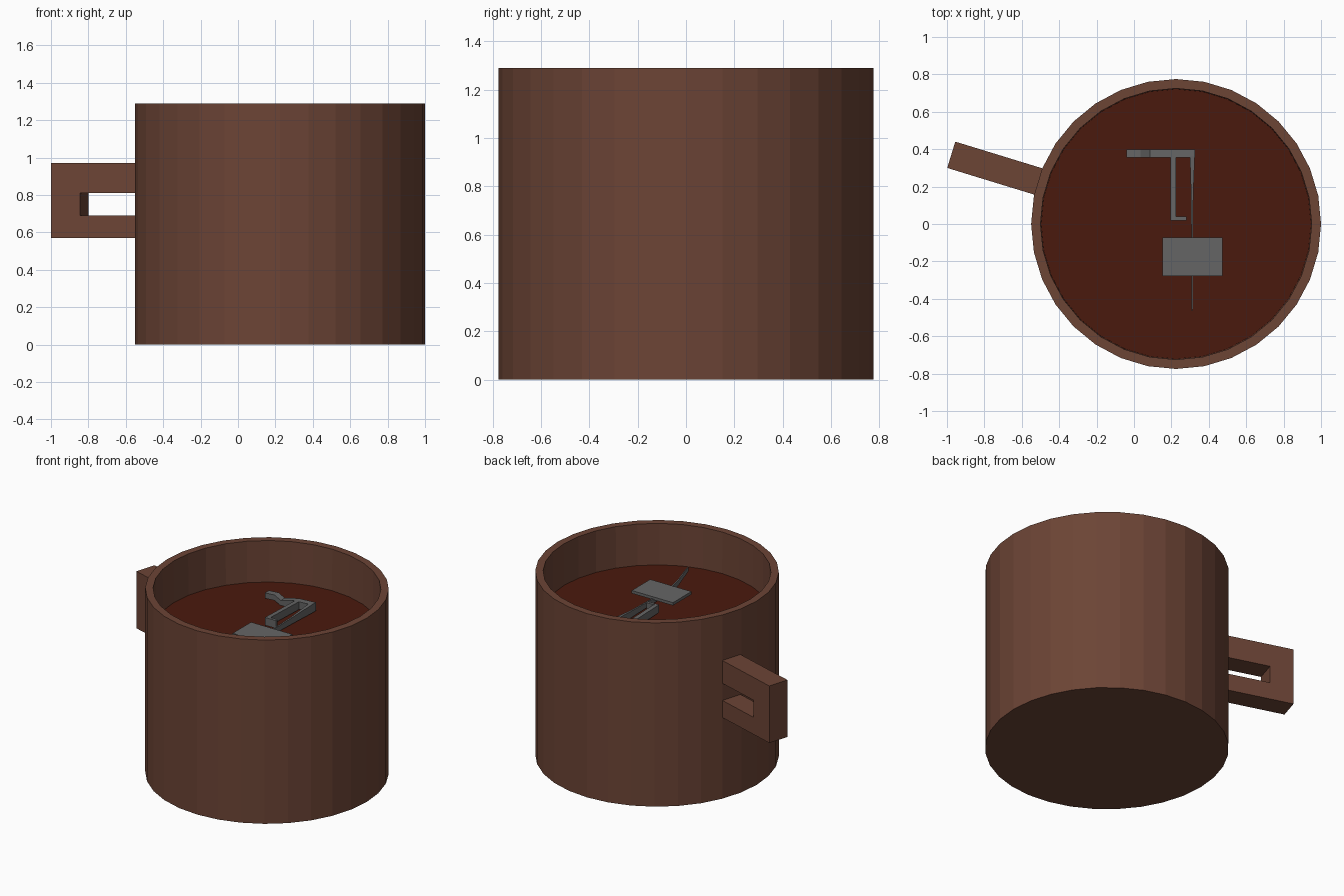
import bpy, bmesh
from math import sin, cos, pi
from mathutils import Vector

if "Cube" in bpy.data.objects:
    bpy.data.objects.remove(bpy.data.objects["Cube"])

CX = 0.225      # mug axis
SIDES = 32


def material(name, rgb):
    m = bpy.data.materials.new(name)
    m.diffuse_color = (*rgb, 1)
    m.use_nodes = True
    m.node_tree.nodes["Principled BSDF"].inputs["Base Color"].default_value = m.diffuse_color
    return m


CLAY = material("brown_ceramic", (0.15, 0.058, 0.036))
COFFEE = material("coffee", (0.068, 0.010, 0.004))
GREY = material("dark_grey", (0.13, 0.13, 0.13))


def finish(bm, name, mat):
    bmesh.ops.recalc_face_normals(bm, faces=bm.faces)
    me = bpy.data.meshes.new(name)
    bm.to_mesh(me)
    bm.free()
    me.materials.append(mat)
    ob = bpy.data.objects.new(name, me)
    bpy.context.collection.objects.link(ob)
    return ob


def bridge(bm, a, b):
    for i in range(len(a)):
        j = (i + 1) % len(a)
        bm.faces.new((a[i], a[j], b[j], b[i]))


def turned(name, profile, mat):
    """Stack of rings (radius, z), capped at both ends."""
    bm = bmesh.new()
    rings = [[bm.verts.new((CX + r * cos(2 * pi * i / SIDES), r * sin(2 * pi * i / SIDES), z))
              for i in range(SIDES)] for r, z in profile]
    for a, b in zip(rings, rings[1:]):
        bridge(bm, a, b)
    bm.faces.new(rings[0])
    bm.faces.new(rings[-1])
    return finish(bm, name, mat)


def strand(name, side, sections, mat=GREY):
    """Rectangular sections (x, y, z, width, height) joined in order."""
    bm = bmesh.new()
    s, up = Vector(side), Vector((0, 0, 1))
    rings = [[bm.verts.new(Vector((x, y, z)) + s * a * w / 2 + up * b * h / 2)
              for a, b in ((-1, -1), (1, -1), (1, 1), (-1, 1))]
             for x, y, z, w, h in sections]
    for a, b in zip(rings, rings[1:]):
        bridge(bm, a, b)
    bm.faces.new(rings[0])
    bm.faces.new(rings[-1])
    return finish(bm, name, mat)


# mug body with hollow, and the drink inside it
turned("mug_body", [(0.775, 0), (0.775, 1.29), (0.725, 1.29), (0.715, 0.08)], CLAY)
turned("drink", [(0.714, 0.09), (0.722, 1.0)], COFFEE)

# handle: C profile (distance from outer end, z) extruded sideways
u = Vector((0.956, -0.293, 0))
n = Vector((0.293, 0.956, 0)) * 0.0735
start = Vector((-0.977, 0.37, 0))
c_shape = [(0, 0.57), (0.51, 0.57), (0.51, 0.69), (0.162, 0.69),
           (0.162, 0.81), (0.51, 0.81), (0.51, 0.97), (0, 0.97)]
bm = bmesh.new()
loops = [[bm.verts.new(start + u * t + n * k + Vector((0, 0, z))) for t, z in c_shape]
         for k in (-1, 1)]
bridge(bm, *loops)
for loop in loops:
    bm.faces.new(loop)
finish(bm, "handle", CLAY)

# floating grey piece: plate, wavy cross bar, inner arm with foot, thin tapered strip
X, Y = (1, 0, 0), (0, 1, 0)
strand("plate", X, [(0.312, -0.277, 1.053, 0.32, 0.02), (0.312, -0.072, 1.053, 0.32, 0.02)])
strand("cross_bar", Y, [(-0.04, 0.377, 1.035, 0.045, 0.038), (0.035, 0.377, 1.04, 0.045, 0.038),
                        (0.085, 0.377, 1.015, 0.045, 0.038), (0.19, 0.377, 1.035, 0.045, 0.05),
                        (0.325, 0.377, 1.038, 0.045, 0.06)])
strand("inner_arm", X, [(0.21, 0.36, 1.035, 0.03, 0.055), (0.21, 0.02, 1.045, 0.03, 0.055)])
strand("inner_foot", Y, [(0.22, 0.03, 1.045, 0.02, 0.055), (0.28, 0.03, 1.045, 0.02, 0.055)])
strand("thin_strip", X, [(0.312, 0.36, 1.038, 0.026, 0.06), (0.311, 0.16, 1.032, 0.012, 0.045),
                         (0.311, -0.06, 1.032, 0.009, 0.035), (0.311, -0.28, 1.035, 0.009, 0.035),
                         (0.311, -0.36, 1.055, 0.008, 0.035), (0.311, -0.42, 1.085, 0.007, 0.035),
                         (0.311, -0.465, 1.105, 0.006, 0.03)])
